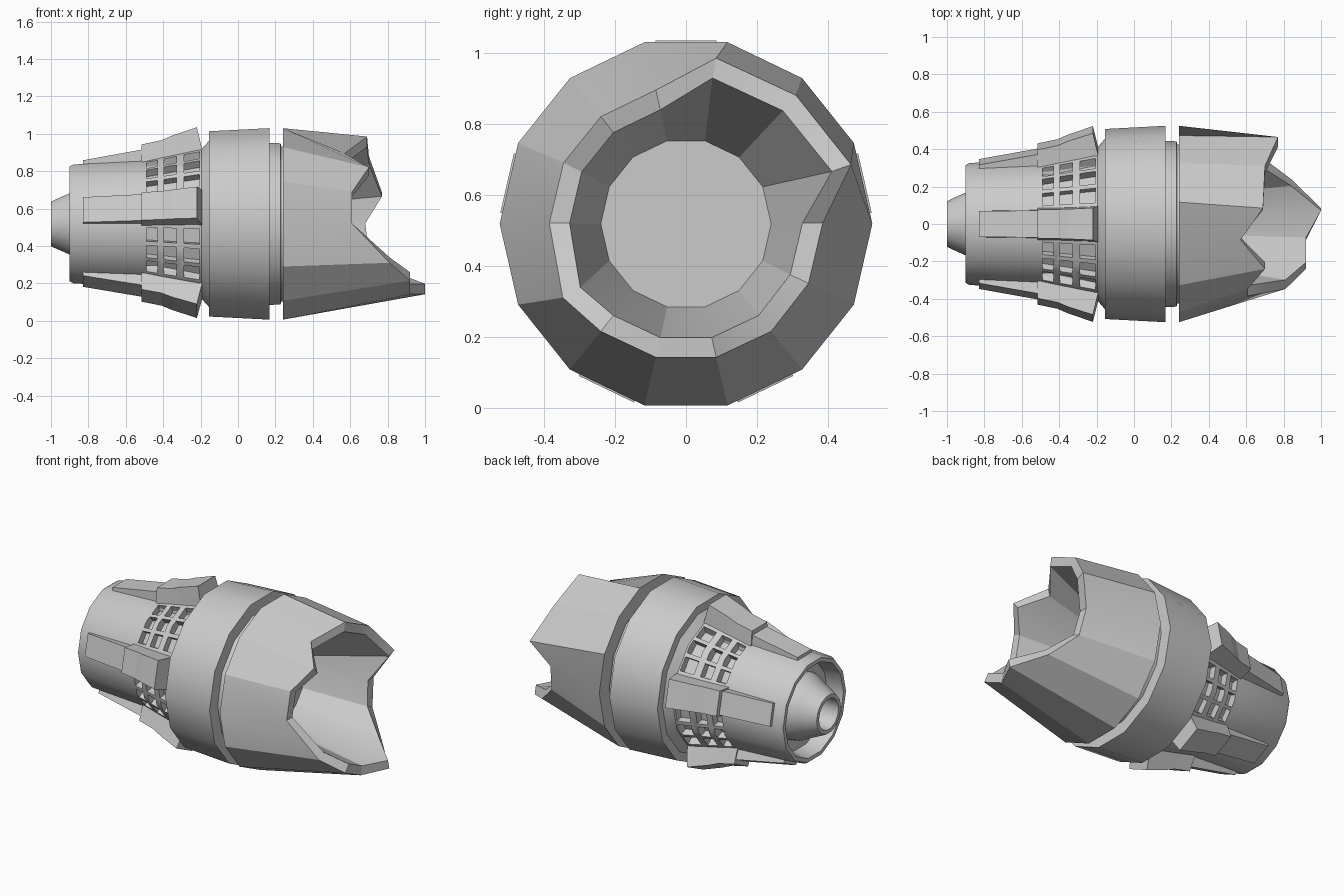
import bpy, bmesh
from math import sin, cos, pi, radians, hypot

if "Cube" in bpy.data.objects:
    bpy.data.objects.remove(bpy.data.objects["Cube"])

N = 14          # sides of every round part
CZ = 0.518      # height of the long axis


def finish(bm, name, smooth=30):
    bmesh.ops.recalc_face_normals(bm, faces=bm.faces)
    me = bpy.data.meshes.new(name)
    bm.to_mesh(me)
    bm.free()
    ob = bpy.data.objects.new(name, me)
    bpy.context.collection.objects.link(ob)
    if smooth:
        bpy.ops.object.select_all(action='DESELECT')
        ob.select_set(True)
        bpy.context.view_layer.objects.active = ob
        bpy.ops.object.shade_smooth_by_angle(angle=radians(smooth))
    return ob


def circle(x, r):
    return [(x, r * cos(2 * pi * k / N), CZ + r * sin(2 * pi * k / N)) for k in range(N)]


def loft(bm, rings):
    """Skin a list of point rings and cap both ends."""
    vr = [[bm.verts.new(p) for p in ring] for ring in rings]
    n = len(vr[0])
    for a, b in zip(vr, vr[1:]):
        for i in range(n):
            j = (i + 1) % n
            bm.faces.new((a[i], a[j], b[j], b[i]))
    bm.faces.new(vr[0])
    bm.faces.new(vr[-1])


def lathe(name, profile):
    bm = bmesh.new()
    loft(bm, [circle(x, r) for x, r in profile])
    return finish(bm, name)


def bar(bm, sections, ang):
    """Radial bar: sections (x, r_in, r_out, half_width_in, half_width_out)."""
    c, s = cos(ang), sin(ang)
    rings = []
    for x, r0, r1, w0, w1 in sections:
        pts = [(r0, -w0), (r0, w0), (r1, w1), (r1, -w1)]
        rings.append([(x, r * c - t * s, CZ + r * s + t * c) for r, t in pts])
    loft(bm, rings)


# Rear body with recessed tail
body = lathe("rear_body", [(-0.80, 0.18), (-0.80, 0.27), (-0.90, 0.29), (-0.90, 0.315),
                           (-0.88, 0.326), (-0.50, 0.345), (-0.195, 0.41),
                           (-0.155, 0.456), (-0.14, 0.456)])

# Vent windows: three rows by three columns in the four wide gaps
bm = bmesh.new()
for gap in (2, 5, 8, 13):
    for row in (-1, 0, 1):
        ang = 2 * pi * gap / N + radians(16 * row)
        for x0, x1 in ((-0.49, -0.43), (-0.395, -0.33), (-0.29, -0.205)):
            secs = []
            for x in (x0, x1):
                r = 0.34 + (x + 0.5) * 0.213
                secs.append((x, r - 0.05, r + 0.06, r * 0.107, r * 0.107))
            bar(bm, secs, ang)
cutter = finish(bm, "vent_cutter", 0)
cutter.hide_render = True
mod = body.modifiers.new("vents", 'BOOLEAN')
mod.operation = 'DIFFERENCE'
mod.solver = 'EXACT'
mod.object = cutter
bpy.ops.object.select_all(action='DESELECT')
body.select_set(True)
bpy.context.view_layer.objects.active = body
bpy.ops.object.modifier_move_to_index(modifier="vents", index=0)
bpy.ops.object.modifier_apply(modifier="vents")
bpy.data.objects.remove(cutter)

# Hollow tail nozzle
lathe("tail_nozzle", [(-0.79, 0.21), (-0.84, 0.20), (-0.90, 0.168), (-0.98, 0.132),
                      (-1.0, 0.122), (-1.0, 0.098), (-0.86, 0.09)])

# Middle collar and neck
lathe("collar", [(-0.155, 0.508), (0.168, 0.525)])
lathe("neck", [(0.15, 0.445), (0.228, 0.442), (0.23, 0.425), (0.26, 0.425)])

# Five stepped fins on the flats
for k in (0, 3, 6, 9, 11):
    bm = bmesh.new()
    ang = 2 * pi * (k + 0.5) / N
    bar(bm, [(-0.83, 0.29, 0.340, 0.072, 0.069), (-0.50, 0.29, 0.400, 0.076, 0.072)], ang)
    bar(bm, [(-0.515, 0.29, 0.425, 0.088, 0.076), (-0.41, 0.29, 0.447, 0.091, 0.078),
             (-0.35, 0.30, 0.473, 0.093, 0.080), (-0.22, 0.32, 0.517, 0.097, 0.086),
             (-0.193, 0.32, 0.405, 0.097, 0.097)], ang)
    finish(bm, "fin_%d" % k, 0)

# Jagged muzzle shell: rim points (x, y, z), counter-clockwise from +y
rim = [(0.68, 0.385, 0.52), (0.77, 0.465, 0.685), (0.70, 0.31, 0.88), (0.69, 0.085, 0.985),
       (0.57, -0.085, 0.895), (0.70, -0.24, 0.82), (0.61, -0.345, 0.69), (0.61, -0.385, 0.52),
       (0.81, -0.347, 0.31), (0.92, -0.24, 0.215), (0.92, -0.085, 0.142), (1.0, 0.085, 0.142),
       (0.84, 0.24, 0.215), (0.70, 0.345, 0.35)]
inner = []
for x, y, z in rim:
    f = 1 - 0.057 / hypot(y, z - CZ)
    inner.append((x, y * f, CZ + (z - CZ) * f))
bm = bmesh.new()
loft(bm, [circle(0.24, 0.525), rim, inner, circle(0.30, 0.24)])
finish(bm, "jagged_muzzle", 20)
